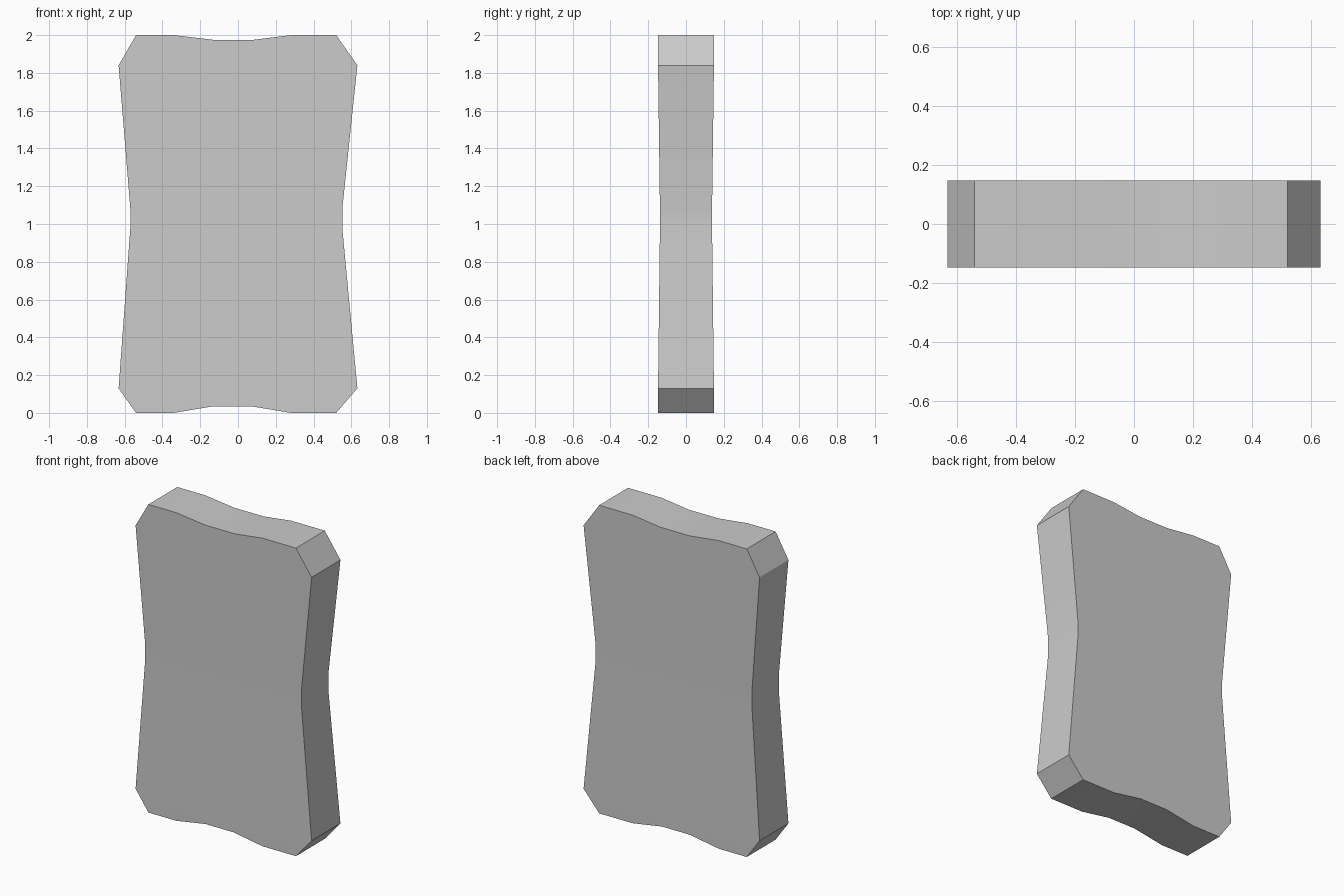
import bpy, bmesh

if "Cube" in bpy.data.objects:
    bpy.data.objects.remove(bpy.data.objects["Cube"])

DEPTH, WAIST_DEPTH = 0.148, 0.138   # half thickness at the ends and at the waist
LEVELS = [0.13, 0.98, 1.08, 1.84]   # heights where the broad faces bend

# Outline seen from the front, anticlockwise from the lower left
OUTLINE = [
    (-0.54, 0), (-0.34, 0), (-0.13, 0.035), (0.07, 0.035), (0.28, 0), (0.52, 0),
    (0.632, 0.13), (0.552, 0.98), (0.552, 1.08), (0.632, 1.84),
    (0.52, 2), (0.28, 2), (0.08, 1.975), (-0.13, 1.975), (-0.34, 2), (-0.54, 2),
    (-0.632, 1.84), (-0.57, 1.08), (-0.57, 0.98), (-0.632, 0.13),
]


def half_depth(z):
    """Thickness pinches gently toward the waist."""
    lo, wl, wh, hi = LEVELS
    if z < wl:
        t = max(0, (z - lo) / (wl - lo))
    elif z > wh:
        t = max(0, (hi - z) / (hi - wh))
    else:
        t = 1
    return DEPTH + (WAIST_DEPTH - DEPTH) * t


# Slab: extruded outline, cut into bands, then pinched
bm = bmesh.new()
face = bm.faces.new([bm.verts.new((x, -1, z)) for x, z in OUTLINE])
ext = bmesh.ops.extrude_face_region(bm, geom=[face])
for v in ext["geom"]:
    if isinstance(v, bmesh.types.BMVert):
        v.co.y = 1
for z in LEVELS:
    bmesh.ops.bisect_plane(bm, geom=bm.verts[:] + bm.edges[:] + bm.faces[:],
                           dist=0.0005, plane_co=(0, 0, z), plane_no=(0, 0, 1))
for v in bm.verts:
    v.co.y *= half_depth(v.co.z)
bmesh.ops.recalc_face_normals(bm, faces=bm.faces[:])

mesh = bpy.data.meshes.new("waisted_slab")
bm.to_mesh(mesh)
bm.free()
slab = bpy.data.objects.new("waisted_slab", mesh)
bpy.context.collection.objects.link(slab)

# Soft bends, crisp corners
bpy.context.view_layer.objects.active = slab
slab.select_set(True)
bpy.ops.object.shade_smooth_by_angle(angle=0.44)
